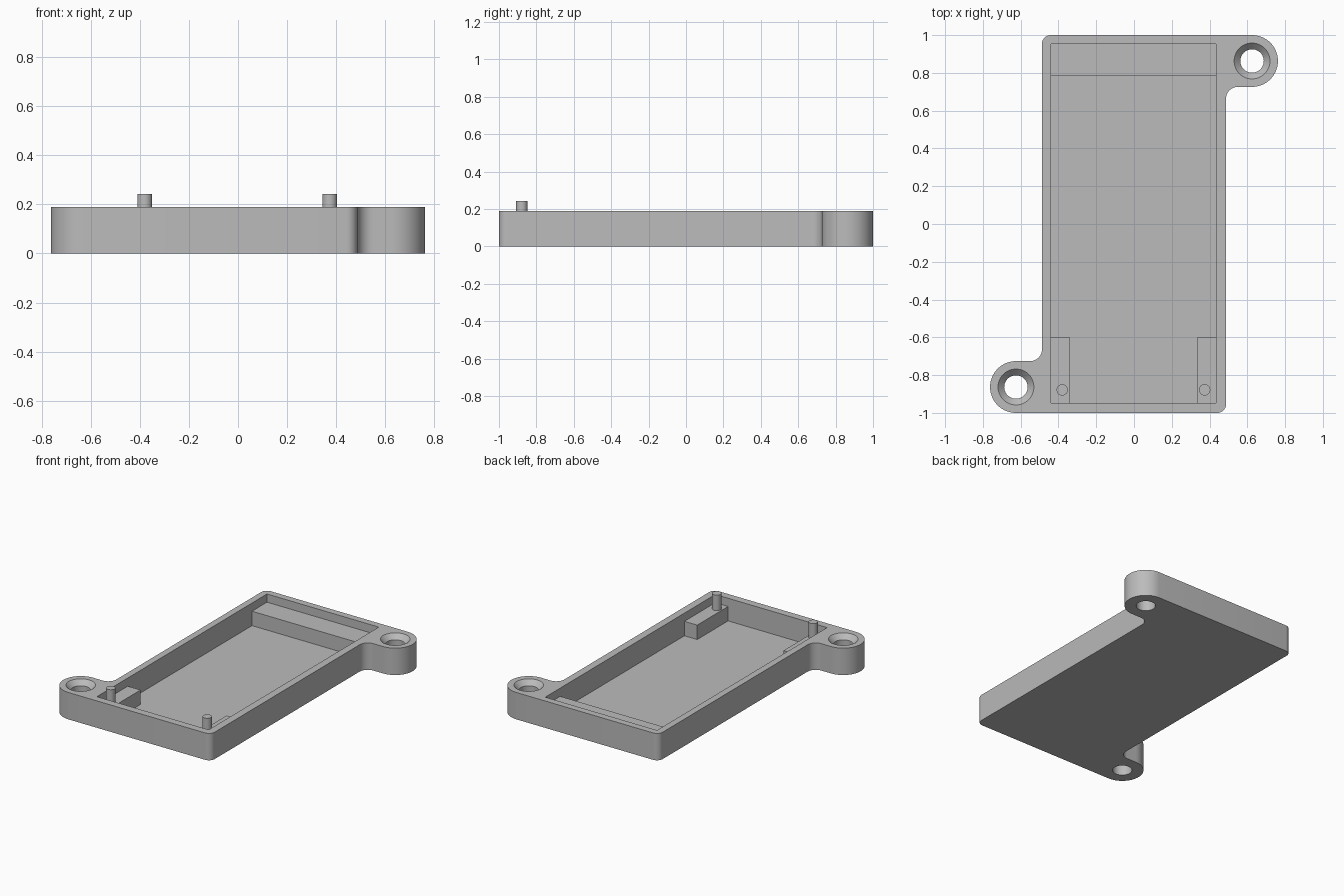
import bpy, bmesh, math

if "Cube" in bpy.data.objects:
    bpy.data.objects.remove(bpy.data.objects["Cube"])

H, FLOOR, STEP = 0.19, 0.03, 0.132          # rim height, floor level, ledge level
X0, X1, Y0, Y1 = -0.44, 0.434, -0.947, 0.952  # pocket limits
EAR = (0.625, 0.863)

grey = bpy.data.materials.new("plain grey")
grey.diffuse_color = (0.5, 0.5, 0.5, 1)
grey.use_nodes = True
grey.node_tree.nodes["Principled BSDF"].inputs["Base Color"].default_value = grey.diffuse_color


def make(name, bm):
    bmesh.ops.recalc_face_normals(bm, faces=bm.faces)
    me = bpy.data.meshes.new(name)
    bm.to_mesh(me)
    bm.free()
    me.materials.append(grey)
    ob = bpy.data.objects.new(name, me)
    bpy.context.collection.objects.link(ob)
    return ob


def prism(name, pts, z0, z1):
    bm = bmesh.new()
    face = bm.faces.new([bm.verts.new((x, y, z0)) for x, y in pts])
    ext = bmesh.ops.extrude_face_region(bm, geom=[face], use_keep_orig=True)
    top = [v for v in ext["geom"] if isinstance(v, bmesh.types.BMVert)]
    bmesh.ops.translate(bm, verts=top, vec=(0, 0, z1 - z0))
    return make(name, bm)


def box(name, x0, x1, y0, y1, z0, z1):
    return prism(name, [(x0, y0), (x1, y0), (x1, y1), (x0, y1)], z0, z1)


def arc(cx, cy, r, a0, a1, n):
    return [(cx + r * math.cos(math.radians(a0 + (a1 - a0) * i / n)),
             cy + r * math.sin(math.radians(a0 + (a1 - a0) * i / n))) for i in range(n + 1)]


def lathe(name, cx, cy, profile, n=48):
    """Solid of revolution from (radius, z) rings, capped at both ends."""
    bm = bmesh.new()
    rings = [[bm.verts.new((x, y, z)) for x, y in arc(cx, cy, r, 0, 360, n)[:-1]]
             for r, z in profile]
    for a, b in zip(rings, rings[1:]):
        for i in range(n):
            j = (i + 1) % n
            bm.faces.new((a[i], a[j], b[j], b[i]))
    bm.faces.new(rings[0])
    bm.faces.new(rings[-1])
    return make(name, bm)


def smooth(ob):
    bpy.ops.object.select_all(action='DESELECT')
    ob.select_set(True)
    bpy.context.view_layer.objects.active = ob
    bpy.ops.object.shade_smooth_by_angle(angle=math.radians(30))


# Tray outline: one half (corner, inner fillet, ear), repeated with a half turn
half = arc(0.442, -0.955, 0.045, -90, 0, 8)
half += arc(0.55, 0.663, 0.063, 180, 90, 10)
half += arc(*EAR, 0.137, -90, 90, 32)
tray = prism("tray", half + [(-x, -y) for x, y in half], 0, H)

# Pocket and countersunk screw holes
cutters = [box("pocket_cutter", X0, X1, Y0, Y1, FLOOR, H + 0.1)]
for s in (1, -1):
    cutters.append(lathe("screw_hole_cutter", s * EAR[0], s * EAR[1],
                         [(0.062, -0.05), (0.062, H - 0.034), (0.095, H), (0.095, H + 0.05)]))
for c in cutters:
    mod = tray.modifiers.new("cut", 'BOOLEAN')
    mod.operation = 'DIFFERENCE'
    mod.solver = 'EXACT'
    mod.object = c
    bpy.context.view_layer.objects.active = tray
    bpy.ops.object.modifier_apply(modifier=mod.name)
    bpy.data.objects.remove(c)
smooth(tray)

# Ledge across the back of the pocket
box("back_ledge", X0, X1, 0.785, Y1, FLOOR, STEP)

# Support blocks in the front corners, each with a locating pin
for side, xa, xb, px in (("left", X0, -0.34, -0.38), ("right", 0.334, X1, 0.374)):
    box(side + "_support", xa, xb, Y0, -0.602, FLOOR, STEP)
    smooth(lathe(side + "_pin", px, -0.878, [(0.03, STEP), (0.03, 0.242)], 32))
